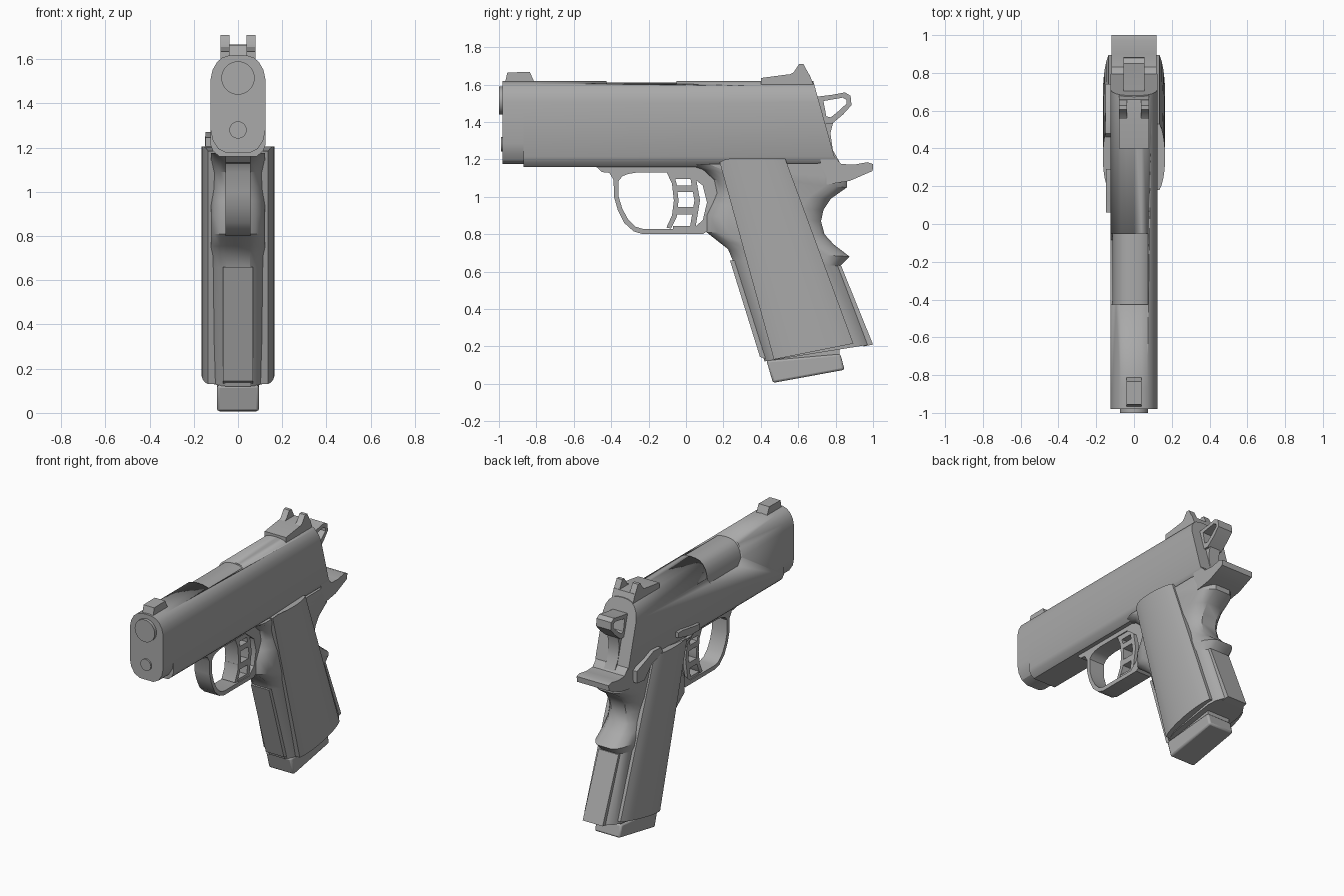
import bpy, bmesh, math

metal = bpy.data.materials.new("grey metal")
metal.diffuse_color = (0.4, 0.4, 0.4, 1)


def finish(name, verts, faces, smooth=True):
    me = bpy.data.meshes.new(name)
    me.from_pydata(verts, [], faces)
    bm = bmesh.new()
    bm.from_mesh(me)
    bmesh.ops.recalc_face_normals(bm, faces=bm.faces[:])
    bm.to_mesh(me)
    bm.free()
    me.materials.append(metal)
    ob = bpy.data.objects.new(name, me)
    bpy.context.collection.objects.link(ob)
    bpy.ops.object.select_all(action='DESELECT')
    ob.select_set(True)
    bpy.context.view_layer.objects.active = ob
    if smooth:
        bpy.ops.object.shade_smooth_by_angle(angle=math.radians(30))
    return ob


def loft(name, rings):
    """Skin a list of equal closed rings and cap both ends."""
    n = len(rings[0])
    verts = [v for r in rings for v in r]
    faces = [(k * n + i, k * n + (i + 1) % n, (k + 1) * n + (i + 1) % n, (k + 1) * n + i)
             for k in range(len(rings) - 1) for i in range(n)]
    faces += [tuple(range(n)), tuple(range(len(verts) - n, len(verts)))]
    return finish(name, verts, faces)


def plate(name, pts, x0, x1):
    """Side profile (y, z) pushed out across x."""
    return loft(name, [[(x, y, z) for y, z in pts] for x in (x0, x1)])


def ring(name, outer, inner, hx):
    """Side profile with a hole; both outlines have the same count."""
    n = len(outer)
    loops = [(-hx, outer), (hx, outer), (hx, inner), (-hx, inner)]
    verts = [(x, y, z) for x, l in loops for y, z in l]
    faces = [(k * n + i, k * n + (i + 1) % n, (k + 1) % 4 * n + (i + 1) % n, (k + 1) % 4 * n + i)
             for k in range(4) for i in range(n)]
    return finish(name, verts, faces)


def cylinder(name, y0, y1, z, r):
    return loft(name, [[(r * math.cos(a * math.pi / 16), y, z + r * math.sin(a * math.pi / 16))
                        for a in range(32)] for y in (y0, y1)])


def mirror_section(half):
    """Half section (x, z) running from top centre to bottom, mirrored."""
    return half + [(-x, z) for x, z in reversed(half) if x > 0]


# Slide and dust cover: domed top, rounded lower corners, raked rear
DOME = [(0, 1.62), (0.04, 1.617), (0.07, 1.608), (0.095, 1.587), (0.115, 1.552), (0.125, 1.505)]
body = mirror_section(DOME + [(0.125, 1.215), (0.113, 1.185), (0.085, 1.16)])
rake = lambda z: 0.68 + (1.62 - z) * 0.28
slide = loft("slide_and_frame", [[(x, -0.87, z) for x, z in body],
                                 [(x, rake(z), z) for x, z in body]])
nose = mirror_section(DOME + [(0.125, 1.285), (0.115, 1.235), (0.09, 1.195), (0.05, 1.175)])
loft("slide_nose", [[(x, y, z) for x, z in nose] for y in (-0.98, -0.869)])

# Ejection port opening to the top and left
cutter = plate("port_cutter", [(-0.425, 1.7), (-0.425, 1.50), (-0.39, 1.455), (-0.085, 1.455),
                               (-0.05, 1.50), (-0.05, 1.7)], -0.2, 0.075)
mod = slide.modifiers.new("port", 'BOOLEAN')
mod.object = cutter
mod.solver = 'EXACT'
bpy.context.view_layer.objects.active = slide
bpy.ops.object.modifier_apply(modifier="port")
bpy.data.objects.remove(cutter)
chamber = [(x * 0.92, z - 0.009) for x, z in mirror_section(DOME + [(0.125, 1.4)])]
loft("chamber", [[(x, y, z) for x, z in chamber] for y in (-0.44, -0.03)])

# Barrel and recoil rod ends
cylinder("barrel", -1.0, -0.9, 1.515, 0.075)
cylinder("recoil_rod", -0.99, -0.9, 1.28, 0.039)

# Sights
plate("front_sight", [(-0.97, 1.60), (-0.955, 1.665), (-0.835, 1.667), (-0.805, 1.60)], -0.04, 0.04)
plate("rear_sight_base", [(0.4, 1.59), (0.4, 1.635), (0.55, 1.655), (0.66, 1.655), (0.685, 1.59)],
      -0.08, 0.08)
for side, s in (("right", 1), ("left", -1)):
    plate("rear_sight_ear_" + side, [(0.53, 1.64), (0.575, 1.665), (0.605, 1.71), (0.628, 1.71),
                                     (0.665, 1.64)], s * 0.038, s * 0.08)

# Hammer: looped spur and neck
ring("hammer_spur",
     [(0.70, 1.535), (0.78, 1.545), (0.85, 1.558), (0.88, 1.54), (0.885, 1.49), (0.84, 1.44),
      (0.78, 1.39), (0.71, 1.39)],
     [(0.735, 1.512), (0.78, 1.52), (0.838, 1.53), (0.858, 1.518), (0.858, 1.498), (0.82, 1.462),
      (0.775, 1.425), (0.75, 1.43)], 0.055)
plate("hammer_neck", [(0.70, 1.42), (0.79, 1.41), (0.772, 1.34), (0.785, 1.25), (0.83, 1.17),
                      (0.75, 1.17)], -0.04, 0.04)

# Grip frame: (front y, z, back y, z) rows with rounded straps
ROWS = [(0.0, 1.175, 0.82, 1.18), (0.09, 1.145, 0.86, 1.10), (0.15, 1.09, 0.86, 1.05),
        (0.165, 1.02, 0.775, 0.99), (0.14, 0.96, 0.735, 0.93), (0.11, 0.90, 0.722, 0.87),
        (0.11, 0.81, 0.74, 0.80), (0.18, 0.755, 0.79, 0.745), (0.225, 0.72, 0.875, 0.68),
        (0.25, 0.66, 0.825, 0.63), (0.42, 0.12, 0.985, 0.21)]
STRAP = [(0.0, 0.055), (0.018, 0.08), (0.06, 0.108), (0.12, 0.123)]


def grip_ring(f, fz, b, bz):
    length = math.hypot(b - f, bz - fz)
    side = [(d / length, x) for d, x in STRAP] + [(1 - d / length, x) for d, x in reversed(STRAP)]
    loop = side + [(t, -x) for t, x in reversed(side)]
    return [(x, f + (b - f) * t, fz + (bz - fz) * t) for t, x in loop]


loft("grip_frame", [grip_ring(*r) for r in ROWS])
plate("front_strap", [(0.235, 0.66), (0.27, 0.66), (0.43, 0.13), (0.395, 0.145)], -0.068, 0.068)
plate("back_strap", [(0.79, 0.64), (0.83, 0.63), (1.0, 0.21), (0.95, 0.2)], -0.075, 0.075)

# Beavertail
plate("beavertail", [(0.72, 1.25), (0.785, 1.225), (0.83, 1.175), (0.90, 1.172), (0.97, 1.185),
                     (1.0, 1.175), (0.998, 1.138), (0.875, 1.085), (0.72, 1.06)], -0.12, 0.12)

# Grip panels: shallow barrel-curved plates
FRONT, BACK = ((0.18, 1.185), (0.47, 0.13)), ((0.53, 1.205), (0.895, 0.215))
for side, s in (("right", 1), ("left", -1)):
    rings = []
    for e in (0, 1):
        (fy, fz), (by, bz) = FRONT[e], BACK[e]
        loop = [(s * 0.09, fy, fz)]
        for i in range(13):
            t = i / 12
            x = 0.135 + 0.03 * (1 - (2 * t - 1) ** 2) ** 0.75
            lift = 0.02 * min(1, t * 8) if e == 0 and t < 1 else 0
            loop.append((s * x, fy + (by - fy) * t, min(fz + (bz - fz) * t + lift, 1.205)))
        rings.append(loop + [(s * 0.09, by, bz)])
    loft("grip_panel_" + side, rings)

# Magazine floor plate
mag = plate("magazine_base", [(0.43, 0.125), (0.465, 0.005), (0.848, 0.075), (0.825, 0.16)],
            -0.095, 0.095)
bev = mag.modifiers.new("soft", 'BEVEL')
bev.width, bev.segments = 0.012, 2
plate("magazine_body", [(0.44, 0.20), (0.46, 0.09), (0.82, 0.13), (0.82, 0.24)], -0.085, 0.085)

# Trigger guard
ring("trigger_guard",
     [(-0.49, 1.17), (-0.45, 1.132), (-0.41, 1.128), (-0.387, 1.09), (-0.385, 1.0), (-0.365, 0.93),
      (-0.33, 0.86), (-0.28, 0.815), (-0.23, 0.80), (0.09, 0.80), (0.16, 0.85), (0.18, 1.0),
      (0.15, 1.12), (0.05, 1.18)],
     [(-0.26, 1.13), (-0.31, 1.122), (-0.34, 1.11), (-0.36, 1.085), (-0.36, 1.0), (-0.34, 0.935),
      (-0.31, 0.88), (-0.27, 0.84), (-0.23, 0.828), (0.035, 0.828), (0.09, 0.875), (0.112, 0.97),
      (0.09, 1.06), (0.0, 1.13)], 0.057)

# Trigger: curved face, rear bar and cross bars leaving three windows
plate("trigger_face", [(-0.105, 1.135), (-0.075, 1.07), (-0.065, 0.98), (-0.075, 0.90), (-0.105, 0.835),
                       (-0.08, 0.83), (-0.05, 0.89), (-0.04, 0.98), (-0.05, 1.07), (-0.07, 1.135)],
      -0.05, 0.05)
plate("trigger_rear", [(0.02, 1.12), (0.045, 0.98), (0.02, 0.83), (0.05, 0.83), (0.075, 0.98),
                       (0.05, 1.12)], -0.05, 0.05)
for i, (z0, z1) in enumerate(((0.82, 0.845), (0.905, 0.945), (1.025, 1.06), (1.095, 1.14))):
    plate("trigger_bar_%d" % i, [(-0.07, z0), (0.05, z0), (0.05, z1), (-0.07, z1)], -0.05, 0.05)

# Left side controls
plate("slide_stop", [(0.06, 1.205), (0.06, 1.245), (0.12, 1.25), (0.24, 1.27), (0.29, 1.27),
                     (0.29, 1.235), (0.16, 1.205)], -0.148, -0.11)
plate("thumb_safety", [(0.46, 1.205), (0.48, 1.245), (0.56, 1.25), (0.66, 1.21), (0.74, 1.18),
                       (0.74, 1.10), (0.66, 1.09), (0.58, 1.17)], -0.15, -0.10)
